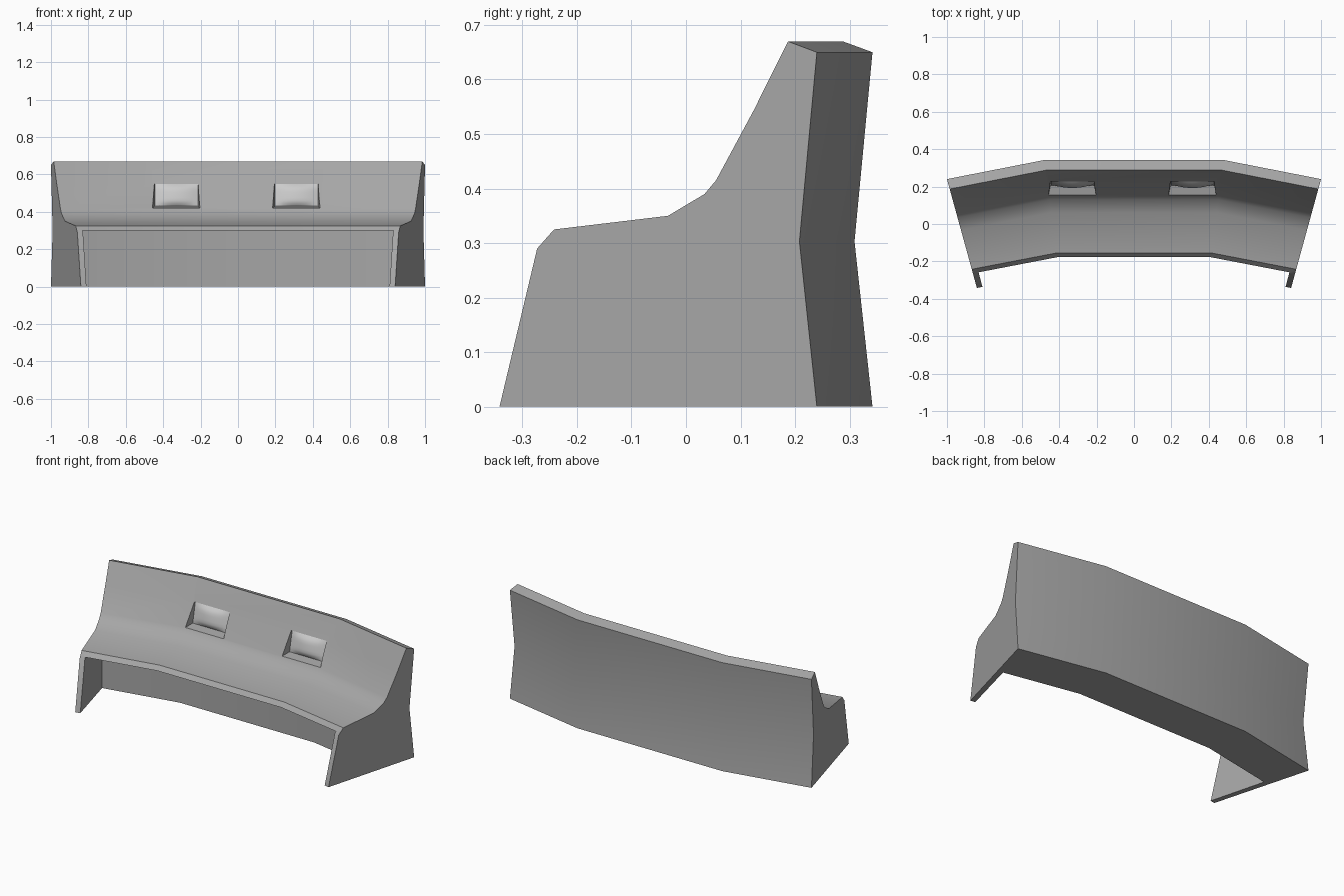
import bpy, bmesh
from math import radians

if "Cube" in bpy.data.objects:
    bpy.data.objects.remove(bpy.data.objects["Cube"])


def make_object(name, bm):
    bmesh.ops.recalc_face_normals(bm, faces=bm.faces)
    mesh = bpy.data.meshes.new(name)
    bm.to_mesh(mesh)
    bm.free()
    ob = bpy.data.objects.new(name, mesh)
    bpy.context.collection.objects.link(ob)
    return ob


def station(side, t, y, z):
    """Profile point at the outer end (t=0) to the bend (t=1) of one wing."""
    x_end, x_bend = 1 - 0.275 * (0.24 - y), 0.48 - 0.14 * (0.24 - y)
    shift = 0.102 - 0.03 * (0.24 - y)
    return (side * (x_end + (x_bend - x_end) * t), y + shift * t, z)


def sweep(name, profile, t_end):
    """Closed solid following the three-segment bent plan."""
    bm = bmesh.new()
    rings = [[bm.verts.new(station(s, t, y, z)) for y, z in profile]
             for s, t in ((-1, t_end), (-1, 1), (1, 1), (1, t_end))]
    n = len(profile)
    for a, b in zip(rings, rings[1:]):
        for i in range(n):
            j = (i + 1) % n
            bm.faces.new((a[i], a[j], b[j], b[i]))
    bm.faces.new(rings[0])
    bm.faces.new(rings[-1])
    return make_object(name, bm)


def cut(target, cutter):
    mod = target.modifiers.new("cut", 'BOOLEAN')
    mod.operation = 'DIFFERENCE'
    mod.solver = 'EXACT'
    mod.object = cutter
    bpy.context.view_layer.objects.active = target
    bpy.ops.object.modifier_apply(modifier=mod.name)
    bpy.data.objects.remove(cutter, do_unlink=True)


def smooth(ob, angle=30):
    bpy.ops.object.select_all(action='DESELECT')
    ob.select_set(True)
    bpy.context.view_layer.objects.active = ob
    bpy.ops.object.shade_smooth_by_angle(angle=radians(angle))


# Console body: side profile (y, z) swept along the bent plan
body = sweep("console_body", [
    (0.24, 0), (0.208, 0.303), (0.24, 0.65), (0.187, 0.67), (0.125, 0.545),
    (0.055, 0.415), (0.034, 0.39), (-0.033, 0.35), (-0.242, 0.325),
    (-0.273, 0.29), (-0.342, 0)], 0)

# Knee space below the desk, leaving thin side panels
cut(body, sweep("knee_space_cutter", [
    (-0.01, -0.05), (-0.01, 0.32), (-0.264, 0.30), (-0.5, 0.30),
    (-0.5, -0.05)], 0.067))

# Screen recess: box narrowing towards a back wall that leans back
def recess(cx):
    bm = bmesh.new()
    bmesh.ops.create_cube(bm, size=1)
    for v in bm.verts:
        back, up = v.co.y > 0, v.co.z > 0
        v.co = (cx + v.co.x * (0.23 if back else 0.268),
                (0.24 if up else 0.215) if back else 0.12,
                (0.55 if up else 0.43 if back else 0.415))
    return make_object("recess_cutter", bm)


# Bulging screen glass lying on the back wall of the recess
def screen(name, cx):
    bm = bmesh.new()
    bmesh.ops.create_grid(bm, x_segments=10, y_segments=8, size=1)
    for v in bm.verts:
        u, w = v.co.x, v.co.y
        bulge = 0.008 + 0.022 * (1 - u * u) * (1 - w ** 4)
        v.co = (cx + u * 0.115, 0.2275 + w * 0.0125 - bulge, 0.49 + w * 0.06)
    ob = make_object(name, bm)
    if ob.data.polygons[0].normal.y > 0:
        ob.data.flip_normals()
    smooth(ob, 60)


for side, cx in (("left", -0.33), ("right", 0.312)):
    cut(body, recess(cx))
    screen(side + "_screen", cx)

smooth(body)

# Darker grey for the body
grey = bpy.data.materials.new("dark_grey")
grey.diffuse_color = (0.38, 0.38, 0.38, 1)
grey.use_nodes = True
grey.node_tree.nodes["Principled BSDF"].inputs["Base Color"].default_value = grey.diffuse_color
body.data.materials.clear()
body.data.materials.append(grey)
